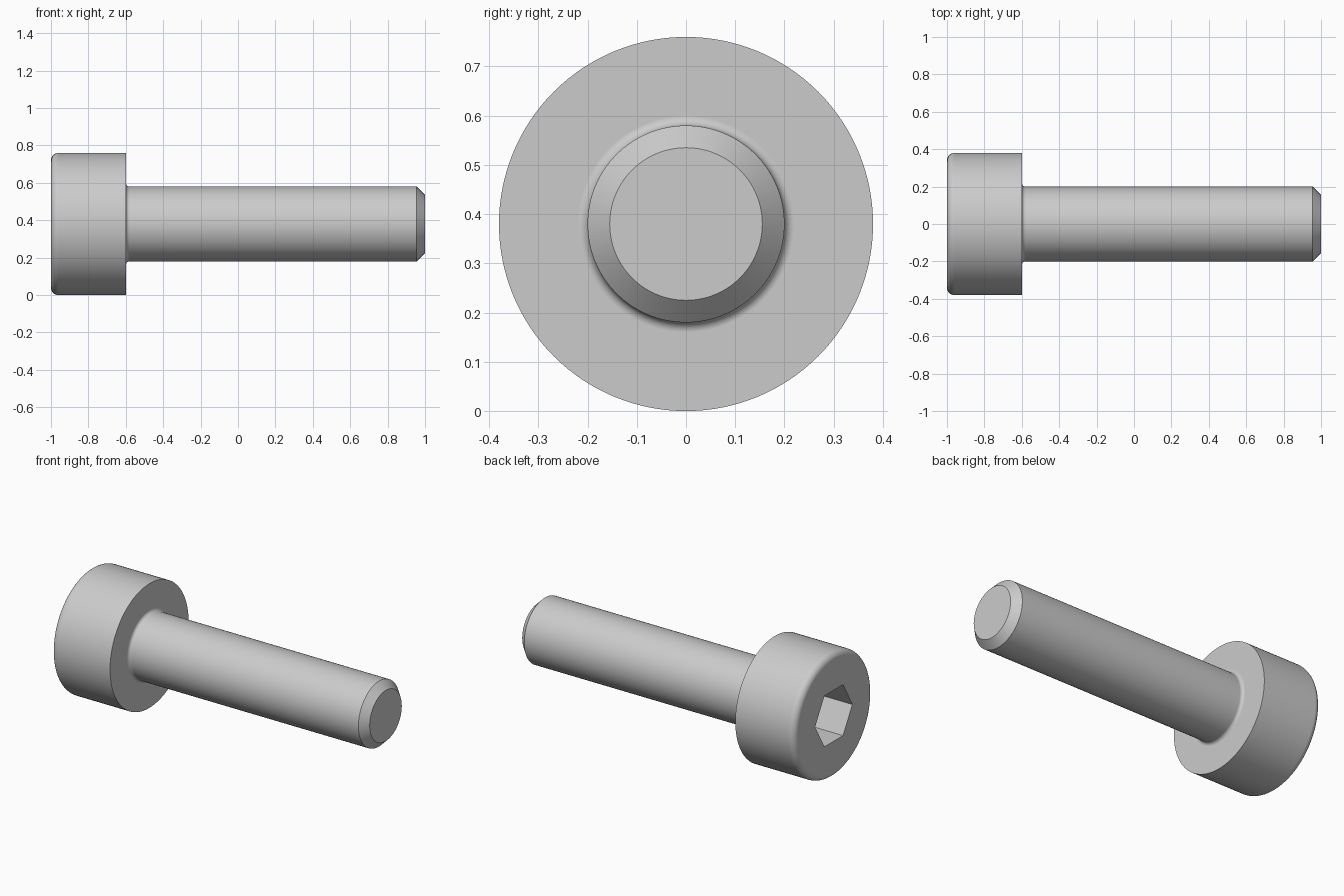
import bpy, bmesh
from math import cos, sin, pi, radians
from mathutils import Matrix, Vector

if "Cube" in bpy.data.objects:
    bpy.data.objects.remove(bpy.data.objects["Cube"])

AXIS_Z = 0.38          # height of the screw axis, equal to the head radius
HEAD_R, SHANK_R = 0.38, 0.20
HEAD_BACK, HEAD_FRONT, TIP = -1.0, -0.6, 1.0
SOCKET_R, SOCKET_DEPTH = 0.18, 0.2

steel = bpy.data.materials.new("steel grey")
steel.use_nodes = True
steel.diffuse_color = (0.6, 0.6, 0.6, 1)
steel.node_tree.nodes["Principled BSDF"].inputs["Base Color"].default_value = (0.6, 0.6, 0.6, 1)


def arc(cx, cr, radius, start, end, steps=8):
    """Points (x, r) along a fillet, angles in degrees."""
    angles = [radians(start + (end - start) * i / steps) for i in range(steps + 1)]
    return [(cx + radius * cos(a), cr + radius * sin(a)) for a in angles]


def make_object(name, bm):
    bmesh.ops.recalc_face_normals(bm, faces=bm.faces)
    mesh = bpy.data.meshes.new(name)
    bm.to_mesh(mesh)
    bm.free()
    mesh.materials.append(steel)
    obj = bpy.data.objects.new(name, mesh)
    obj.location.z = AXIS_Z
    bpy.context.collection.objects.link(obj)
    return obj


# Head and shank: one profile revolved around the x axis
profile = [(HEAD_BACK, 0)]
profile += arc(HEAD_BACK + 0.04, HEAD_R - 0.04, 0.04, 180, 90)       # rounded head rim
profile += [(HEAD_FRONT, HEAD_R)]
profile += arc(HEAD_FRONT + 0.02, SHANK_R + 0.02, 0.02, 180, 270)    # fillet under head
profile += [(TIP - 0.045, SHANK_R), (TIP, SHANK_R - 0.045), (TIP, 0)]  # chamfered tip

bm = bmesh.new()
verts = [bm.verts.new((x, 0, r)) for x, r in profile]
edges = [bm.edges.new(pair) for pair in zip(verts, verts[1:])]
bmesh.ops.spin(bm, geom=verts + edges, cent=(0, 0, 0), axis=(1, 0, 0),
               angle=2 * pi, steps=128, use_merge=True)
bmesh.ops.remove_doubles(bm, verts=bm.verts, dist=1e-5)
# Merge each end fan into one flat disc
flat = [f for f in bm.faces if any(Vector(v.co.yz).length < 1e-4 for v in f.verts)]
bmesh.ops.dissolve_faces(bm, faces=flat, use_verts=True)
screw = make_object("cap_screw_body", bm)

# Hexagonal drive socket cut into the head, corners pointing along y
bm = bmesh.new()
length = SOCKET_DEPTH + 0.1
turn = Matrix.Rotation(pi / 2, 4, "Y")
bmesh.ops.create_cone(bm, cap_ends=True, segments=6, radius1=SOCKET_R,
                      radius2=SOCKET_R, depth=length, matrix=turn)
far = max(bm.verts, key=lambda v: abs(v.co.y))
if abs(far.co.y) < SOCKET_R - 1e-3:
    bmesh.ops.rotate(bm, verts=bm.verts, cent=(0, 0, 0),
                     matrix=Matrix.Rotation(pi / 6, 3, "X"))
bmesh.ops.translate(bm, verts=bm.verts,
                    vec=(HEAD_BACK + SOCKET_DEPTH - length / 2, 0, 0))
cutter = make_object("socket_cutter", bm)

bpy.ops.object.select_all(action="DESELECT")
screw.select_set(True)
bpy.context.view_layer.objects.active = screw
cut = screw.modifiers.new("drive_socket", "BOOLEAN")
cut.object = cutter
cut.operation = "DIFFERENCE"
cut.solver = "EXACT"
bpy.ops.object.modifier_apply(modifier=cut.name)
bpy.data.objects.remove(cutter)

# Smooth round surfaces, crisp edges and flat discs
bpy.ops.object.shade_smooth_by_angle(angle=radians(30))
weighted = screw.modifiers.new("flat_discs", "WEIGHTED_NORMAL")
weighted.keep_sharp = True
